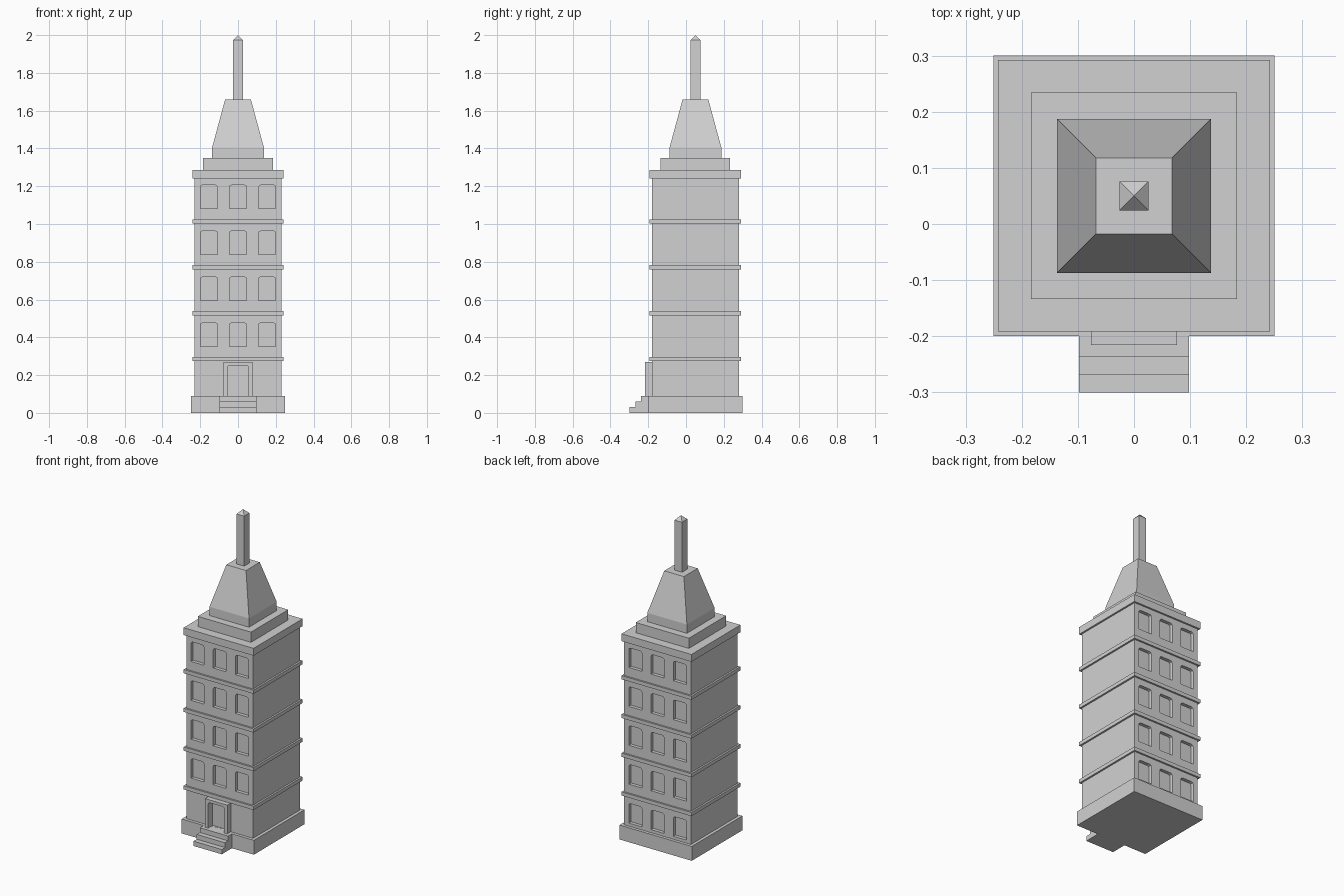
import bpy, bmesh

if "Cube" in bpy.data.objects:
    bpy.data.objects.remove(bpy.data.objects["Cube"])

CY = 0.05  # tower axis in y

stone = bpy.data.materials.new("pale grey stone")
stone.diffuse_color = (0.64, 0.64, 0.64, 1)
stone.use_nodes = True
stone.node_tree.nodes["Principled BSDF"].inputs["Base Color"].default_value = stone.diffuse_color


def finish(name, bm):
    bmesh.ops.recalc_face_normals(bm, faces=bm.faces)
    me = bpy.data.meshes.new(name)
    bm.to_mesh(me)
    bm.free()
    me.materials.append(stone)
    ob = bpy.data.objects.new(name, me)
    bpy.context.collection.objects.link(ob)
    return ob


def prism(bm, pts, direction):
    """Extrude a planar outline of 3D points along a direction."""
    f = bm.faces.new([bm.verts.new(p) for p in pts])
    r = bmesh.ops.extrude_face_region(bm, geom=[f])
    vs = [v for v in r["geom"] if isinstance(v, bmesh.types.BMVert)]
    bmesh.ops.translate(bm, vec=direction, verts=vs)


def square_tier(name, rings):
    """Stack of square rings (half width, z) about the tower axis."""
    bm = bmesh.new()
    loops = [[bm.verts.new((sx * h, CY + sy * h, z))
              for sx, sy in ((-1, -1), (1, -1), (1, 1), (-1, 1))] for h, z in rings]
    for a, b in zip(loops, loops[1:]):
        for i in range(4):
            j = (i + 1) % 4
            bm.faces.new((a[i], a[j], b[j], b[i]))
    bm.faces.new(loops[0])
    bm.faces.new(loops[-1])
    bmesh.ops.remove_doubles(bm, verts=bm.verts, dist=1e-5)
    return finish(name, bm)


def opening(bm, x, z0, z1, half, y0, y1, c=0.012):
    """Opening with clipped top corners, running from y0 to y1."""
    outline = [(-half, z0), (half, z0), (half, z1 - c), (half - c * 0.3, z1 - c * 0.3),
               (half - c, z1), (-half + c, z1), (-half + c * 0.3, z1 - c * 0.3), (-half, z1 - c)]
    prism(bm, [(x + px, y0, pz) for px, pz in outline], (0, y1 - y0, 0))


def cut(ob, cutter):
    cutter.hide_render = True
    cutter.hide_set(True)
    m = ob.modifiers.new("openings", 'BOOLEAN')
    m.operation = 'DIFFERENCE'
    m.solver = 'EXACT'
    m.object = cutter


# Plinth, shaft, floor bands and stepped roof
square_tier("plinth", [(0.25, 0), (0.25, 0.09)])
shaft = square_tier("shaft", [(0.231, 0.088), (0.231, 1.245)])
for i in range(4):
    z = 0.274 + 0.2425 * i
    square_tier(f"floor_band_{i + 1}", [(0.242, z), (0.242, z + 0.023)])
square_tier("cornice", [(0.242, 1.24), (0.242, 1.286)])
square_tier("roof_step", [(0.184, 1.284), (0.184, 1.35)])
square_tier("tapered_roof", [(0.137, 1.348), (0.137, 1.405), (0.068, 1.66)])
square_tier("spire", [(0.026, 1.658), (0.026, 1.973), (0.0, 2.0)])

# Window recesses: four floors in front, five at the back, plus the door recess
bm = bmesh.new()
for floor in range(5):
    z = 0.109 + 0.2433 * floor
    for x in (-0.154, 0, 0.154):
        opening(bm, x, z, z + 0.124, 0.045, 0.26, 0.32)
        if floor:
            opening(bm, x, z, z + 0.124, 0.045, -0.22, -0.16)
opening(bm, 0, 0.0905, 0.252, 0.056, -0.25, -0.17)
cut(shaft, finish("shaft_cutter", bm))

# Door surround
bm = bmesh.new()
prism(bm, [(-0.077, -0.216, 0.089), (0.077, -0.216, 0.089),
           (0.077, -0.216, 0.27), (-0.077, -0.216, 0.27)], (0, 0.037, 0))
surround = finish("door_surround", bm)
bm = bmesh.new()
opening(bm, 0, 0.05, 0.252, 0.056, -0.25, -0.15)
cut(surround, finish("door_cutter", bm))

# Entrance steps from a stair profile
bm = bmesh.new()
stairs = [(-0.3, 0), (-0.3, 0.03), (-0.268, 0.03), (-0.268, 0.06),
          (-0.237, 0.06), (-0.237, 0.09), (-0.199, 0.09), (-0.199, 0)]
prism(bm, [(-0.098, y, z) for y, z in stairs], (0.196, 0, 0))
finish("entrance_steps", bm)
